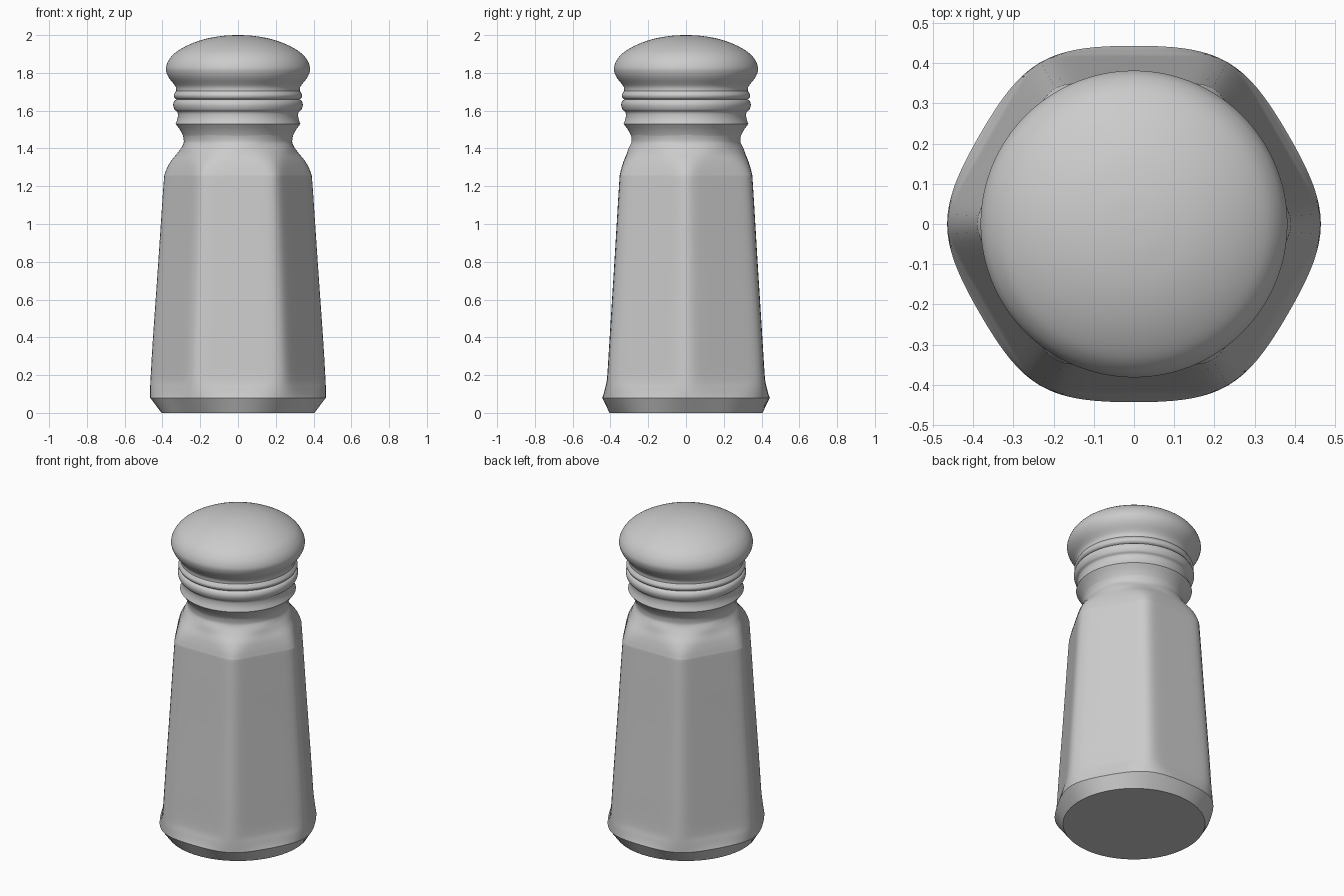
import bpy, bmesh, math

if "Cube" in bpy.data.objects:
    bpy.data.objects.remove(bpy.data.objects["Cube"])

SEGMENTS = 120

grey = bpy.data.materials.new("plain grey")
grey.use_nodes = True
colour = (0.6, 0.6, 0.6, 1)
grey.diffuse_color = colour
grey.node_tree.nodes["Principled BSDF"].inputs["Base Color"].default_value = colour


def hexness(angle, p):
    """Radius of a soft hexagon, 1 at its corners; p = 2 gives a circle."""
    def norm(a):
        return sum(abs(math.cos(a - math.radians(30 + 60 * i))) ** p for i in range(3)) ** (-1 / p)
    return norm(angle) / norm(0)


def smooth_path(points, steps):
    """Pass a smooth curve through the points."""
    path = []
    for i in range(len(points) - 1):
        a, b = points[max(i - 1, 0)], points[i]
        c, d = points[i + 1], points[min(i + 2, len(points) - 1)]
        for s in range(steps):
            t = s / steps
            path.append(tuple(
                q + t / 2 * (r - o + t * (2 * o - 5 * q + 4 * r - e + t * (3 * (q - r) + e - o)))
                for o, q, r, e in zip(a, b, c, d)))
    return path + [points[-1]]


def stack_rings(name, rings):
    """Skin a stack of (z, radius, p) rings and cap both ends."""
    bm = bmesh.new()
    loops = []
    for z, radius, p in rings:
        loop = []
        for k in range(SEGMENTS):
            a = math.tau * k / SEGMENTS
            r = radius * hexness(a, p)
            loop.append(bm.verts.new((r * math.cos(a), r * math.sin(a), z)))
        loops.append(loop)
    for low, high in zip(loops, loops[1:]):
        for k in range(SEGMENTS):
            n = (k + 1) % SEGMENTS
            bm.faces.new((low[k], low[n], high[n], high[k]))
    bm.faces.new(loops[0][::-1])
    bm.faces.new(loops[-1])
    mesh = bpy.data.meshes.new(name)
    bm.to_mesh(mesh)
    bm.free()
    mesh.materials.append(grey)
    obj = bpy.data.objects.new(name, mesh)
    bpy.context.collection.objects.link(obj)
    bpy.ops.object.select_all(action="DESELECT")
    obj.select_set(True)
    bpy.context.view_layer.objects.active = obj
    bpy.ops.object.shade_smooth_by_angle(angle=math.radians(35))
    return obj


# Six-sided body: round foot, flared rim, tapering flats, round neck
foot = [(0, 0.405, 2)]
wall = [(0.08, 0.465, 7), (0.13, 0.465, 11), (0.2, 0.462, 17), (0.4, 0.45, 19),
        (0.8, 0.422, 19), (1.2, 0.395, 19), (1.27, 0.386, 17), (1.33, 0.357, 10),
        (1.38, 0.317, 5), (1.42, 0.291, 2.5), (1.45, 0.288, 2), (1.5, 0.3, 2)]
stack_rings("shaker_body", foot + smooth_path(wall, 5))

# Round screw cap: lower band, two beads and a domed top
underside = [(1.45, 0.287), (1.47, 0.292), (1.5, 0.308), (1.53, 0.33)]
band = [(1.53, 0.33), (1.56, 0.32), (1.59, 0.32), (1.605, 0.335), (1.63, 0.343),
        (1.65, 0.338), (1.66, 0.325)]
bead = [(1.66, 0.325), (1.668, 0.336), (1.682, 0.34), (1.695, 0.334), (1.705, 0.327)]
dome = [(1.705, 0.327), (1.73, 0.332), (1.77, 0.363), (1.8, 0.378), (1.83, 0.381),
        (1.87, 0.365), (1.91, 0.328), (1.95, 0.258), (1.98, 0.172), (1.996, 0.08), (2.0, 0.01)]
profile = smooth_path(underside, 4)[:-1]
for part in (band, bead):
    profile += smooth_path(part, 4)[:-1]
profile += smooth_path(dome, 5)
stack_rings("shaker_cap", [(z, r, 2) for z, r in profile])
